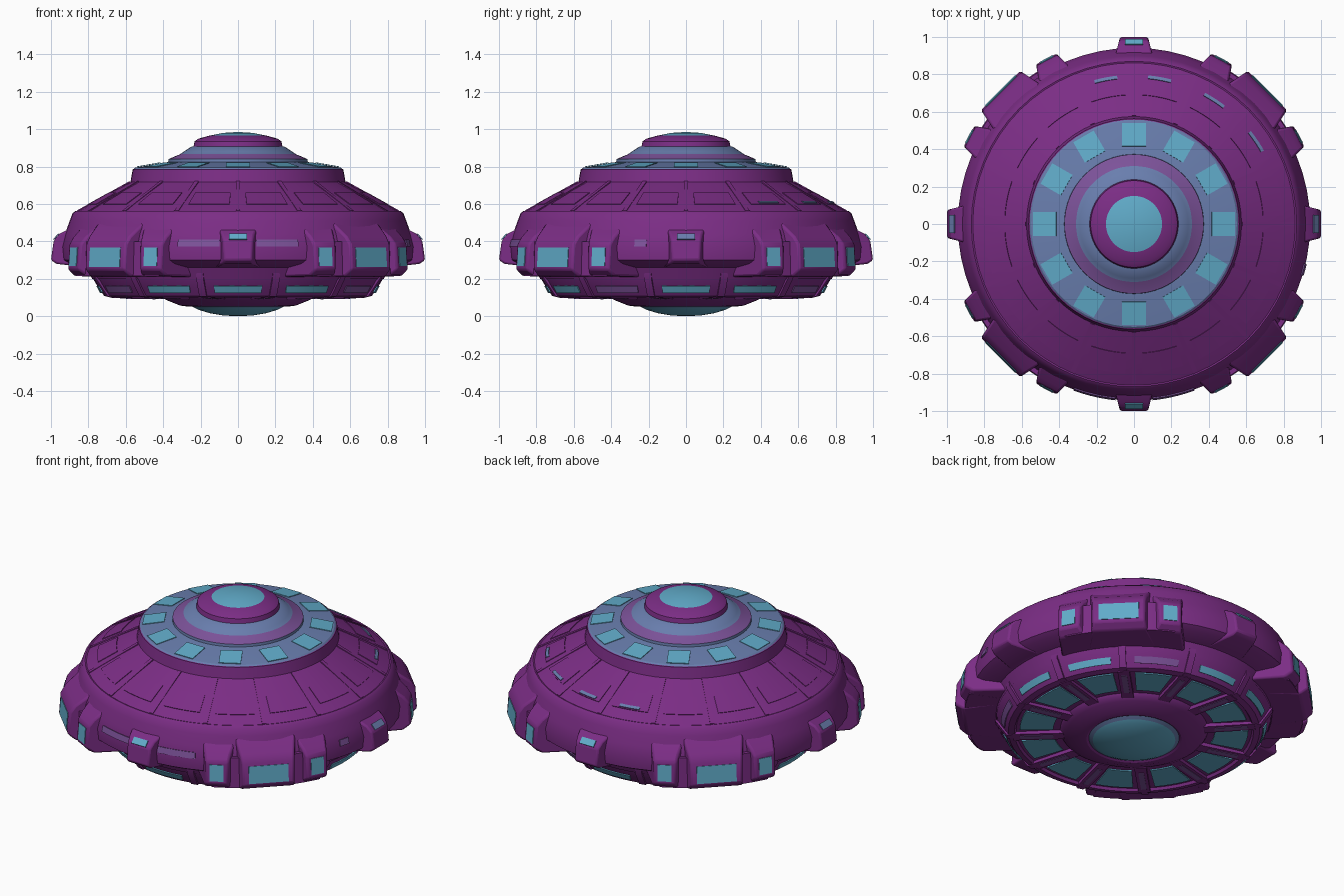
import bpy, bmesh, math
from mathutils import Vector

if "Cube" in bpy.data.objects:
    bpy.data.objects.remove(bpy.data.objects["Cube"])


def srgb(r, g, b):
    f = lambda c: c / 12.92 if c <= 0.04045 else ((c + 0.055) / 1.055) ** 2.4
    return (f(r / 255), f(g / 255), f(b / 255), 1.0)


def material(name, rgb):
    m = bpy.data.materials.new(name)
    m.diffuse_color = srgb(*rgb)
    m.use_nodes = True
    m.node_tree.nodes["Principled BSDF"].inputs["Base Color"].default_value = m.diffuse_color
    return m


PURPLE = material("hull purple", (123, 45, 133))
CYAN = material("window cyan", (97, 172, 202))
SLATE = material("slate blue", (105, 126, 174))
MAUVE = material("mauve", (124, 82, 153))


def finish(name, bm, mats, angle=32):
    bmesh.ops.remove_doubles(bm, verts=bm.verts, dist=1e-5)
    bmesh.ops.recalc_face_normals(bm, faces=bm.faces)
    me = bpy.data.meshes.new(name)
    bm.to_mesh(me)
    bm.free()
    for m in mats:
        me.materials.append(m)
    me.shade_smooth()
    me.set_sharp_from_angle(angle=math.radians(angle))
    ob = bpy.data.objects.new(name, me)
    bpy.context.collection.objects.link(ob)
    return ob


def polar(r, z, a):
    return Vector((r * math.cos(a), r * math.sin(a), z))


def lathe(name, profile, mats, bands=None, segs=64):
    """Spin (r, z) points around z; bands gives the material slot of each step."""
    bm = bmesh.new()
    rings = [[bm.verts.new(polar(r, z, math.tau * i / segs)) for i in range(segs)]
             for r, z in profile]
    for k in range(len(profile) - 1):
        for i in range(segs):
            j = (i + 1) % segs
            f = bm.faces.new((rings[k][i], rings[k][j], rings[k + 1][j], rings[k + 1][i]))
            f.material_index = bands[k] if bands else 0
    return finish(name, bm, mats)


def prism(name, deg, section, half, mat, flare=0.0, bevel=0.0):
    """Extrude an (r, z) section sideways at a given angle; it widens inwards by flare."""
    a = math.radians(deg)
    out, side = polar(1, 0, a), polar(1, 0, a + math.pi / 2)
    bm = bmesh.new()
    rmax = max(p[0] for p in section)
    loops = []
    for s in (-1, 1):
        loops.append([bm.verts.new(out * r + side * s * (half + flare * (rmax - r))
                                   + Vector((0, 0, z))) for r, z in section])
        bm.faces.new(loops[-1])
    n = len(section)
    for i in range(n):
        j = (i + 1) % n
        bm.faces.new((loops[0][i], loops[0][j], loops[1][j], loops[1][i]))
    ob = finish(name, bm, [mat])
    if bevel:
        mod = ob.modifiers.new("soft edges", 'BEVEL')
        mod.width, mod.segments, mod.limit_method = bevel, 2, 'ANGLE'
    return ob


def arc_plate(name, deg, half_deg, p0, p1, mat, thick=0.008, steps=5, half_deg1=None):
    """Thin curved plate lying on the body between two profile points."""
    d = Vector((p1[0] - p0[0], p1[1] - p0[1])).normalized()
    n = Vector((d.y, -d.x)) * thick
    h1 = half_deg if half_deg1 is None else half_deg1
    bm = bmesh.new()
    rows = []
    for i in range(steps + 1):
        t = 2 * i / steps - 1
        row = []
        for (r, z), h in ((p0, half_deg), (p1, h1)):
            a = math.radians(deg + t * h)
            row.append((bm.verts.new(polar(r, z, a)),
                        bm.verts.new(polar(r + n.x, z + n.y, a))))
        rows.append((row[0][0], row[0][1], row[1][1], row[1][0]))
    for A, B in zip(rows, rows[1:]):
        for i in range(4):
            j = (i + 1) % 4
            bm.faces.new((A[i], A[j], B[j], B[i]))
    bm.faces.new(rows[0])
    bm.faces.new(rows[-1])
    return finish(name, bm, [mat])


def flat_plate(name, deg, p0, p1, half, mat, thick=0.008):
    d = Vector((p1[0] - p0[0], p1[1] - p0[1])).normalized()
    n = Vector((d.y, -d.x)) * thick
    sec = [p0, p1, (p1[0] + n.x, p1[1] + n.y), (p0[0] + n.x, p0[1] + n.y)]
    return prism(name, deg, sec, half, mat)


# Belly dome and lower body
lathe("belly_dome", [(0.0, 0.0), (0.08, 0.004), (0.15, 0.016), (0.21, 0.034), (0.235, 0.046),
                     (0.26, 0.06)], [CYAN, SLATE], [0, 0, 0, 0, 1])
lathe("lower_body", [(0.25, 0.062), (0.27, 0.052), (0.31, 0.057), (0.38, 0.085), (0.41, 0.10),
                     (0.42, 0.115), (0.67, 0.115), (0.68, 0.10), (0.715, 0.108),
                     (0.745, 0.15), (0.775, 0.20), (0.80, 0.26)], [PURPLE])

# Main saucer hull
lathe("saucer_hull", [(0.78, 0.20), (0.81, 0.26), (0.90, 0.28), (0.935, 0.30), (0.942, 0.37),
                      (0.925, 0.44), (0.90, 0.51), (0.885, 0.55), (0.87, 0.562), (0.862, 0.56),
                      (0.79, 0.603), (0.69, 0.658), (0.575, 0.718), (0.563, 0.785),
                      (0.55, 0.79)], [PURPLE])

# Upper window ring, collar and top dome
lathe("window_ring", [(0.563, 0.782), (0.55, 0.794), (0.39, 0.822), (0.372, 0.824)], [SLATE])
lathe("collar", [(0.374, 0.815), (0.372, 0.84), (0.31, 0.866), (0.29, 0.88), (0.25, 0.906),
                 (0.22, 0.91)], [MAUVE, SLATE], [1, 0, 1, 1, 1])
lathe("top_dome", [(0.238, 0.905), (0.232, 0.935), (0.21, 0.95), (0.15, 0.966), (0.08, 0.98),
                   (0.0, 0.985)], [PURPLE, CYAN], [0, 0, 0, 1, 1])

# Twelve-fold windows: top ring, lower wall (a few faded), underside with spokes
for k in range(12):
    a = 30 * k
    flat_plate("top_window", a, (0.54, 0.797), (0.415, 0.819), 0.063, CYAN, 0.004)
    arc_plate("lower_wall_window", a, 9.8, (0.733, 0.128), (0.752, 0.163),
              MAUVE if a in (60, 210, 330) else CYAN, 0.006)
    arc_plate("belly_window", a, 8.5, (0.46, 0.113), (0.65, 0.115), CYAN, 0.007,
              half_deg1=9.5)
    prism("belly_spoke", a + 15, [(0.40, 0.092), (0.69, 0.098), (0.69, 0.12), (0.40, 0.12)],
          0.034, PURPLE)
    flat_plate("belly_spoke_strip", a + 15, (0.46, 0.0935), (0.65, 0.097), 0.016, MAUVE, 0.003)
    prism("wall_rib", a + 15, [(0.68, 0.10), (0.725, 0.105), (0.79, 0.20), (0.80, 0.27),
                               (0.74, 0.25)], 0.02, PURPLE)

# Raised panel ribs and panels on the hull slope
for k in range(16):
    prism("hull_rib", 22.5 * k, [(0.86, 0.55), (0.862, 0.565), (0.58, 0.722), (0.57, 0.70)],
          0.012, PURPLE)
    arc_plate("hull_panel", 22.5 * k + 11.25, 8, (0.80, 0.597), (0.69, 0.658), PURPLE, 0.004)

# Small faded slits on the back right of the hull
for a in (34, 57, 80, 101):
    arc_plate("hull_slit", a, 4.5, (0.795, 0.602), (0.778, 0.611), SLATE, 0.007)

# Four small pods on the axes, each with a slanted light
SMALL = [(0.80, 0.26), (0.97, 0.28), (1.0, 0.30), (0.985, 0.405), (0.955, 0.44), (0.86, 0.49)]
for a in (0, 90, 180, 270):
    prism("axis_pod", a, SMALL, 0.075, PURPLE, 0.25, 0.01)
    flat_plate("axis_pod_light", a, (0.984, 0.408), (0.957, 0.438), 0.048,
               CYAN if a in (90, 270) else SLATE, 0.006)

# Four diagonal clusters: curved beam, large pod and two side pods with windows
BIG = [(0.76, 0.21), (0.965, 0.212), (1.01, 0.25), (1.0, 0.385), (0.97, 0.43),
       (0.86, 0.52)]
SIDE = [(0.76, 0.21), (0.955, 0.215), (1.0, 0.25), (0.99, 0.385), (0.96, 0.425),
        (0.86, 0.51)]
for a in (45, 135, 225, 315):
    arc_plate("cluster_beam", a, 19, (0.965, 0.215), (0.96, 0.40), PURPLE, -0.18, 12)
    prism("large_pod", a, BIG, 0.148, PURPLE, 0.2, 0.012)
    flat_plate("large_pod_window", a, (1.008, 0.262), (1.0005, 0.368), 0.115, CYAN, 0.004)
    for s in (-17, 17):
        prism("side_pod", a + s, SIDE, 0.062, PURPLE, 0.3, 0.012)
        flat_plate("side_pod_window", a + s, (0.998, 0.268), (0.9905, 0.368), 0.04, CYAN, 0.004)

# Faded strips either side of the front pod
for a, h in ((257, 7), (283, 7), (345, 2)):
    arc_plate("faded_strip", a, h, (0.941, 0.372), (0.932, 0.408), MAUVE, 0.007)
